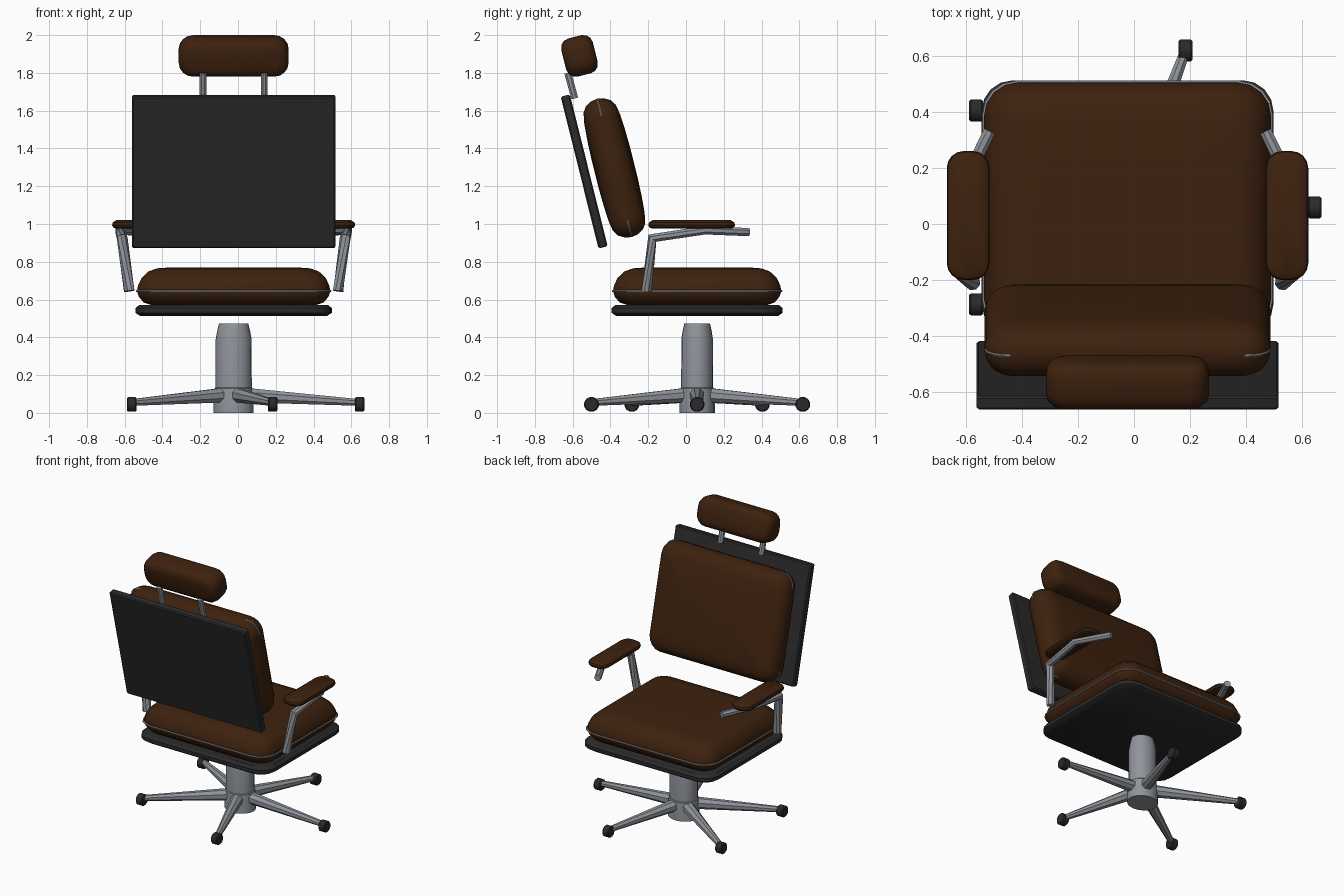
import bpy, bmesh, math
from mathutils import Matrix, Vector

if "Cube" in bpy.data.objects:
    bpy.data.objects.remove(bpy.data.objects["Cube"])

CX, CY = -0.023, 0.059          # centre of seat and base
TILT = math.radians(14)         # lean of the back


def material(name, rgb):
    m = bpy.data.materials.new(name)
    m.diffuse_color = (*rgb, 1)
    m.use_nodes = True
    m.node_tree.nodes["Principled BSDF"].inputs["Base Color"].default_value = m.diffuse_color
    return m


LEATHER = material("brown leather", (0.047, 0.0155, 0.0045))
METAL = material("grey metal", (0.28, 0.30, 0.33))
BLACK = material("black plastic", (0.023, 0.023, 0.023))


def loft(name, rings, mat, matrix=Matrix(), angle=35):
    """Skin a stack of equal rings and cap both ends."""
    bm = bmesh.new()
    vs = [[bm.verts.new(p) for p in r] for r in rings]
    n = len(vs[0])
    for a, b in zip(vs, vs[1:]):
        for i in range(n):
            j = (i + 1) % n
            bm.faces.new((a[i], a[j], b[j], b[i]))
    bm.faces.new(vs[0][::-1])
    bm.faces.new(vs[-1])
    bmesh.ops.recalc_face_normals(bm, faces=bm.faces)
    me = bpy.data.meshes.new(name)
    bm.to_mesh(me)
    bm.free()
    me.materials.append(mat)
    ob = bpy.data.objects.new(name, me)
    bpy.context.collection.objects.link(ob)
    ob.matrix_world = matrix
    bpy.ops.object.select_all(action='DESELECT')
    ob.select_set(True)
    bpy.context.view_layer.objects.active = ob
    bpy.ops.object.shade_smooth_by_angle(angle=math.radians(angle))
    return ob


def rounded_rect(w, d, r, z, seg=4):
    pts = []
    for k, (sx, sy) in enumerate(((1, 1), (-1, 1), (-1, -1), (1, -1))):
        for i in range(seg + 1):
            a = math.pi / 2 * (k + i / seg)
            pts.append((sx * (w / 2 - r) + r * math.cos(a),
                        sy * (d / 2 - r) + r * math.sin(a), z))
    return pts


def slab(name, w, d, r, profile, mat, matrix):
    """Rounded rectangle layers; profile is (inset, height)."""
    rings = [rounded_rect(w - 2 * i, d - 2 * i, max(r - i * 0.6, 0.01), z)
             for i, z in profile]
    return loft(name, rings, mat, matrix)


def tube(name, pts, radii, mat, sides=8):
    pts = [Vector(p) for p in pts]
    rings = []
    for k, p in enumerate(pts):
        t = Vector()
        if k:
            t += (p - pts[k - 1]).normalized()
        if k < len(pts) - 1:
            t += (pts[k + 1] - p).normalized()
        q = t.to_track_quat('Z', 'Y')
        rings.append([p + q @ Vector((radii[k] * math.cos(a), radii[k] * math.sin(a), 0))
                      for a in (2 * math.pi * (i + .5) / sides for i in range(sides))])
    return loft(name, rings, mat)


def mirrored(half):
    """Profile symmetric about its middle layer."""
    return [(i, -z) for i, z in reversed(half)] + [p for p in half if p[1] > 0]


def leaning(x, y, z):
    return Matrix.Translation((x, y, z)) @ Matrix.Rotation(math.pi / 2 + TILT, 4, 'X')


# Column, slightly oval like the whole base
rings = [[(r * math.cos(a), 0.88 * r * math.sin(a), z)
          for a in (2 * math.pi * i / 20 for i in range(20))]
         for r, z in ((.106, 0), (.106, .06), (.101, .13), (.096, .135),
                      (.095, .39), (.088, .43), (.078, .472))]
loft("column", rings, METAL, Matrix.Translation((CX, CY, 0)))

# Five star legs with casters
for i in range(5):
    a = math.radians(72 * i)
    dx, dy = math.cos(a), math.sin(a)
    ex, ey = CX + .667 * dx, CY + .588 * dy
    tube(f"leg_{i + 1}", [(CX + .05 * dx, CY + .045 * dy, .095), (ex, ey, .055)],
         (.042, .019), METAL)
    tube(f"caster_{i + 1}", [(ex - .025, ey, .045), (ex - .019, ey, .045),
                             (ex + .019, ey, .045), (ex + .025, ey, .045)],
         (.034, .04, .04, .034), BLACK, 12)

# Seat plate, cushion and piping
at_seat = Matrix.Translation((CX, CY, 0))
slab("seat_plate", 1.04, .906, .11,
     [(.025, .513), (0, .53), (0, .555), (.02, .571)], BLACK, at_seat)
slab("seat_cushion", 1.024, .892, .12,
     [(.075, .571), (.035, .585), (.01, .615), (0, .645), (.006, .675), (.025, .715),
      (.06, .748), (.105, .765), (.16, .769), (.30, .771)], LEATHER, at_seat)
slab("seat_piping", 1.036, .904, .12,
     [(.012, .639), (.002, .641), (0, .645), (.002, .649), (.012, .651)], METAL, at_seat)

# Back cushion, piping and board
at_back = leaning(CX, -.379, 1.297)
slab("back_cushion", 1.02, .755, .10,
     mirrored([(0, 0), (.006, .035), (.025, .068), (.055, .088),
               (.11, .098), (.2, .104), (.3, .107)]), LEATHER, at_back)
slab("back_piping", 1.018, .753, .085,
     mirrored([(0, 0), (.002, .004), (.012, .006)]), METAL, at_back)
slab("back_board", 1.077, .828, .012,
     mirrored([(0, .017), (.008, .025)]), BLACK, leaning(CX, -.539, 1.278))

# Headrest and its two posts
slab("headrest", .582, .208, .075,
     mirrored([(0, .036), (.007, .061), (.025, .079), (.05, .086)]),
     LEATHER, leaning(CX, -.564, 1.89))
for side, s in (("left", -1), ("right", 1)):
    x = CX + s * .162
    tube(f"headrest_post_{side}", [(x, -.589, 1.665), (x, -.626, 1.80)], (.02, .02), METAL)

# Armrests: bent tube and pad
for side, s in (("left", -1), ("right", 1)):
    path = ((.553, -.208, .645), (.59, -.178, .925), (.605, .10, .967), (.492, .33, .957))
    tube(f"arm_tube_{side}", [(CX + s * x, y, z) for x, y, z in path],
         (.029, .029, .024, .023), METAL)
    slab(f"arm_pad_{side}", .152, .46, .06,
         [(.022, .975), (.006, .982), (0, .994), (.004, 1.008), (.022, 1.02)],
         LEATHER, Matrix.Translation((CX + s * .568, .03, 0)))
